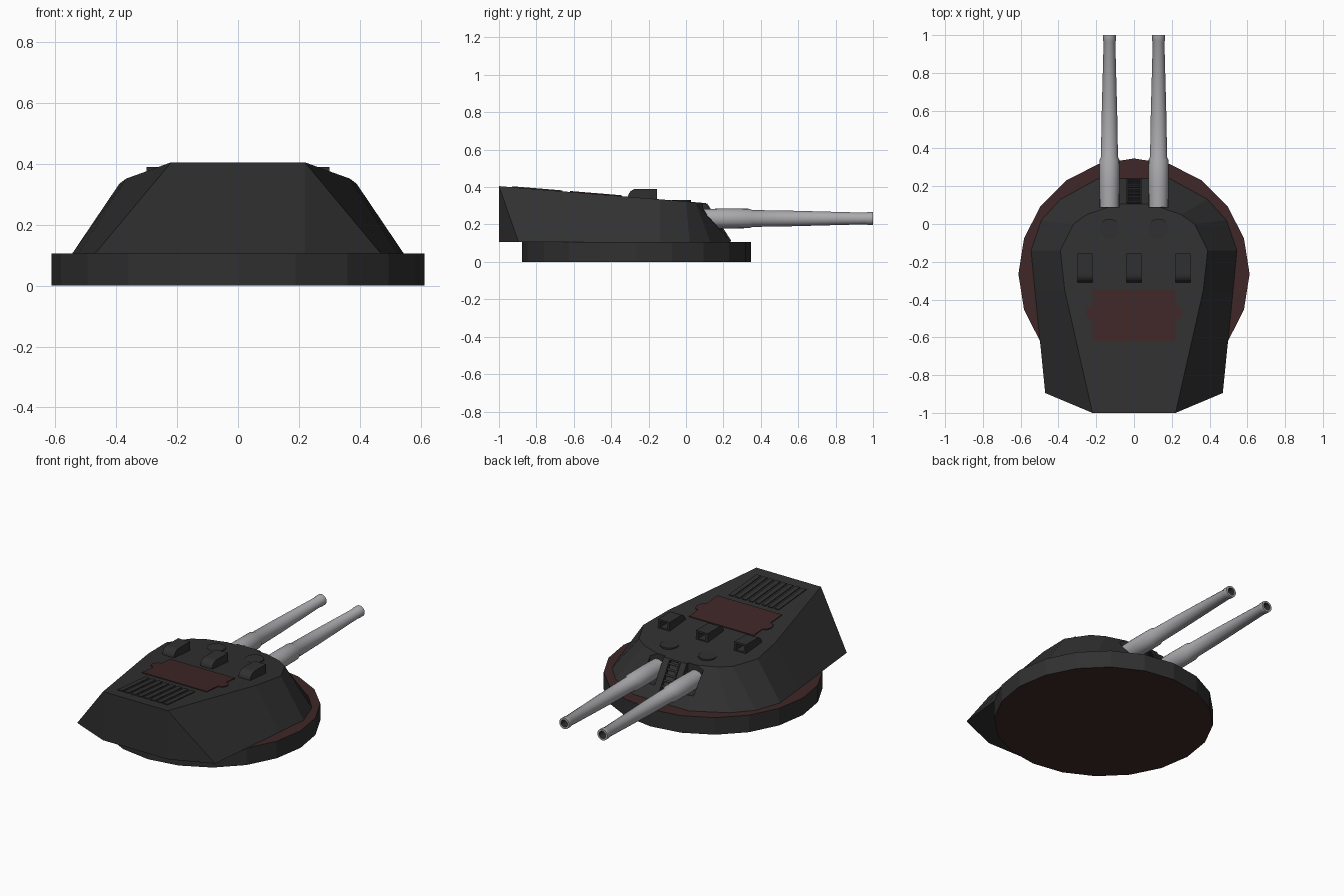
import bpy, bmesh, math
from mathutils import Matrix, Vector

cube = bpy.data.objects.get("Cube")
if cube:
    bpy.data.objects.remove(cube, do_unlink=True)


def material(name, rgb):
    m = bpy.data.materials.new(name)
    m.use_nodes = True
    m.diffuse_color = (*rgb, 1)
    bsdf = m.node_tree.nodes["Principled BSDF"]
    bsdf.inputs["Base Color"].default_value = (*rgb, 1)
    bsdf.inputs["Roughness"].default_value = 0.7
    return m


DARK = material("charcoal", (0.03, 0.03, 0.03))
RED = material("dark_red", (0.05, 0.02, 0.02))
STEEL = material("gun_grey", (0.4, 0.4, 0.42))

DECK = 0.105
SLOPE = -0.082
TILT = math.atan(SLOPE)
GUN_X = 0.13
GUN_Z = 0.232


def roof_z(y):
    return 0.405 + SLOPE * (y + 1)


def finish(name, bm, *mats):
    bmesh.ops.recalc_face_normals(bm, faces=bm.faces)
    mesh = bpy.data.meshes.new(name)
    bm.to_mesh(mesh)
    bm.free()
    obj = bpy.data.objects.new(name, mesh)
    bpy.context.collection.objects.link(obj)
    for m in mats:
        mesh.materials.append(m)
    return obj


def box(name, center, size, tilt=0.0, mat=DARK):
    bm = bmesh.new()
    bmesh.ops.create_cube(bm, size=1, matrix=Matrix.Translation(center)
                          @ Matrix.Rotation(tilt, 4, "X") @ Matrix.Diagonal((*size, 1)))
    return finish(name, bm, mat)


def disc(name, center, radius, height, sides, *mats):
    bm = bmesh.new()
    bmesh.ops.create_cone(bm, cap_ends=True, segments=sides, radius1=radius, radius2=radius,
                          depth=height, matrix=Matrix.Translation(center))
    return finish(name, bm, *mats)


def extrude_profile(bm, points, offset):
    face = bm.faces.new([bm.verts.new(p) for p in points])
    made = bmesh.ops.extrude_face_region(bm, geom=[face])["geom"]
    bmesh.ops.translate(bm, vec=offset, verts=[v for v in made if isinstance(v, bmesh.types.BMVert)])


def cut(target, cutter):
    cutter.hide_render = True
    mod = target.modifiers.new("cut", "BOOLEAN")
    mod.operation = "DIFFERENCE"
    mod.solver = "EXACT"
    mod.object = cutter
    bpy.context.view_layer.objects.active = target
    bpy.ops.object.modifier_apply(modifier=mod.name)
    bpy.data.objects.remove(cutter, do_unlink=True)


# Round base ring: red on its flat faces, dark around the rim
base = disc("base_ring", (0, -0.265, DECK / 2), 0.612, DECK, 20, DARK, RED)
for p in base.data.polygons:
    p.material_index = 1 if abs(p.normal.z) > 0.5 else 0

# Armoured house lofted from its lower outline to the sloping roof
roof = [(0.09, 0.105), (0.25, 0.05), (0.32, 0.0), (0.39, -0.14), (0.367, -0.35), (0.22, -1), (0.22, -1)]
foot = [(0.19, 0.24), (0.39, 0.13), (0.49, 0.02), (0.545, -0.14), (0.525, -0.35), (0.47, -0.895), (0.22, -1)]
bm = bmesh.new()


def outline(half, height):
    loop = half + [(-x, y) for x, y in reversed(half)]
    return [bm.verts.new((x, y, height(y))) for x, y in loop]


upper = outline(roof, roof_z)
lower = outline(foot, lambda y: DECK)
for i in range(len(upper)):
    j = (i + 1) % len(upper)
    bm.faces.new((upper[i], upper[j], lower[j], lower[i]))
bm.faces.new(upper)
bm.faces.new(lower)
bmesh.ops.remove_doubles(bm, verts=bm.verts, dist=0.0001)
house = finish("turret_house", bm, DARK)

# Gun ports and the ladder recess on the sloping front plate
for s in (-1, 1):
    cut(house, box("port_cutter", (s * GUN_X, 0.24, 0.27), (0.104, 0.3, 0.19)))
top = Vector((0, 0.105, roof_z(0.105)))
bottom = Vector((0, 0.24, DECK))
run = bottom - top
plate_tilt = math.atan2(run.z, run.y)
out = Vector((0, -run.z, run.y)).normalized()
cut(house, box("ladder_cutter", (top + bottom) / 2, (0.076, run.length * 0.94, 0.05), plate_tilt))

# Ladder rails and rungs
for side, s in (("right", -1), ("left", 1)):
    box(side + "_ladder_rail", (top + bottom) / 2 + Vector((s * 0.036, 0, 0)) - out * 0.004,
        (0.008, run.length * 0.95, 0.02), plate_tilt)
for i in range(7):
    box("ladder_rung", top + run * (0.1 + i * 0.133) - out * 0.008, (0.072, 0.012, 0.014), plate_tilt)

# Gun barrels turned from a stepped profile, with a hollow muzzle
profile = [(0.05, 0.06), (0.053, 0.2), (0.052, 0.34), (0.045, 0.355), (0.042, 0.55), (0.031, 0.965),
           (0.034, 0.97), (0.034, 1.0), (0.022, 1.0), (0.022, 0.9), (0, 0.9)]
for side, s in (("right", -1), ("left", 1)):
    bm = bmesh.new()
    verts = [bm.verts.new((s * GUN_X + r, y, GUN_Z)) for r, y in profile]
    edges = [bm.edges.new(pair) for pair in zip(verts, verts[1:])]
    bmesh.ops.spin(bm, geom=verts + edges, cent=(s * GUN_X, 0, GUN_Z), axis=(0, 1, 0),
                   angle=math.tau, steps=24)
    bmesh.ops.remove_doubles(bm, verts=bm.verts, dist=0.0001)
    gun = finish(side + "_gun_barrel", bm, STEEL, DARK)
    for p in gun.data.polygons:
        off = math.hypot(p.center.x - s * GUN_X, p.center.z - GUN_Z)
        p.material_index = 1 if off < 0.0225 and p.center.y < 0.99 else 0
    bpy.ops.object.select_all(action="DESELECT")
    gun.select_set(True)
    bpy.context.view_layer.objects.active = gun
    bpy.ops.object.shade_smooth_by_angle(angle=math.radians(35))

    # Round roof hatch above each gun
    disc(side + "_roof_hatch", (s * GUN_X, -0.025, 0.324), 0.053, 0.012, 24, DARK)

# Sight hoods with a rounded back and an open front
for place, x in (("right", -0.26), ("centre", 0), ("left", 0.26)):
    bm = bmesh.new()
    arc = [(-0.265 - 0.045 * math.sin(a), 0.345 + 0.045 * math.cos(a))
           for a in (math.radians(15 * k) for k in range(7))]
    pts = [(-0.155, 0.32), (-0.155, 0.39)] + arc + [(-0.31, 0.32)]
    extrude_profile(bm, [(x - 0.04, y, z) for y, z in pts], (0.08, 0, 0))
    hood = finish(place + "_sight_hood", bm, DARK)
    cut(hood, box("hood_cutter", (x, -0.17, 0.361), (0.052, 0.1, 0.036)))

# Red roof panel with rounded ears
half = [(0.22, -0.345), (0.22, -0.43), (0.245, -0.44), (0.256, -0.47), (0.245, -0.5), (0.22, -0.51), (0.22, -0.62)]
panel = half + [(-x, y) for x, y in reversed(half)]
bm = bmesh.new()
extrude_profile(bm, [(x, y, roof_z(y) - 0.002) for x, y in panel], (0, 0, 0.007))
finish("roof_panel", bm, RED)

# Vent slats on the rear of the roof
for i in range(8):
    box("vent_slat", (-0.155 + i * 0.0443, -0.795, roof_z(-0.795) + 0.001), (0.03, 0.27, 0.008), TILT)
